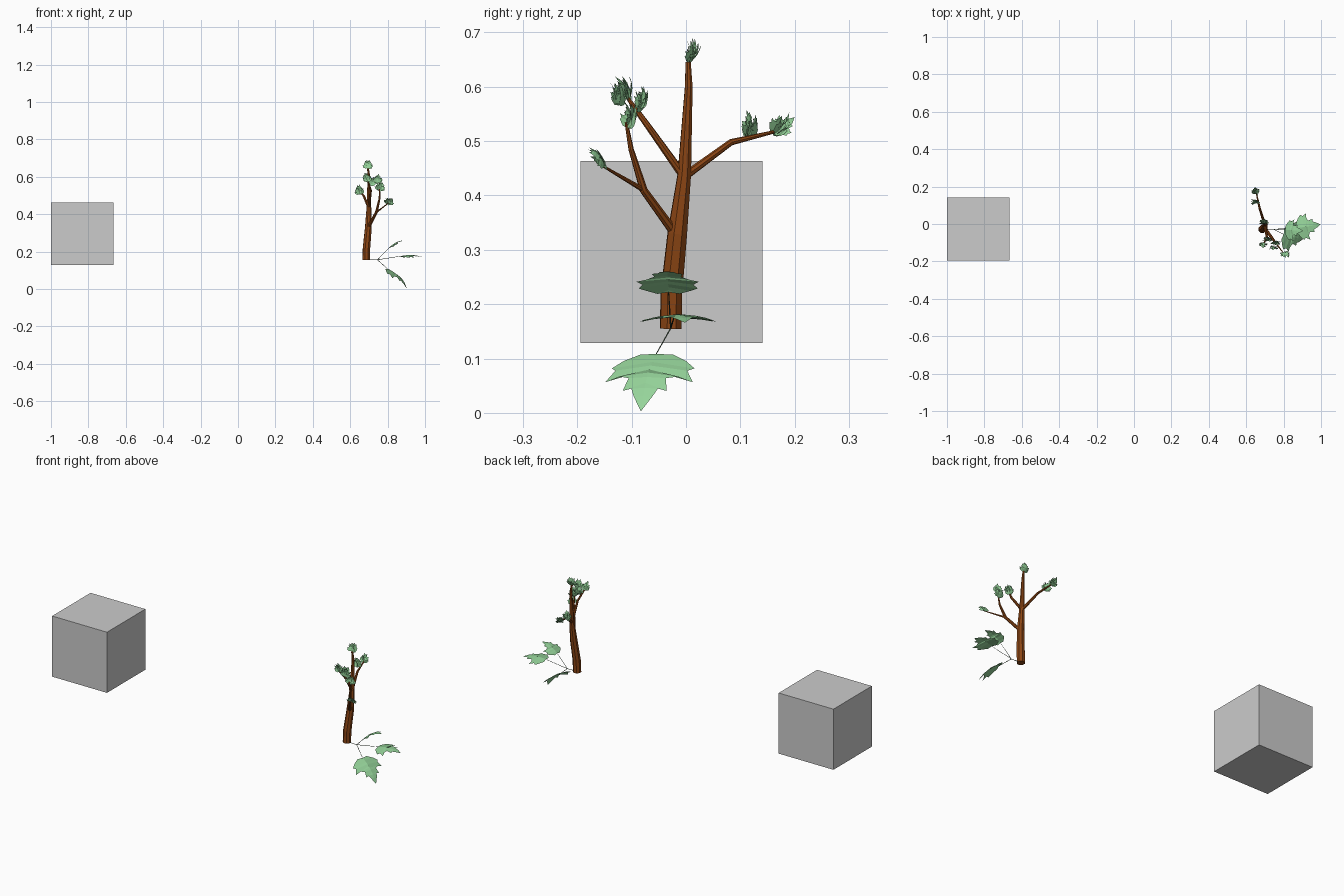
import bpy, random
from math import radians
from mathutils import Vector, Matrix

if "Cube" in bpy.data.objects:
    bpy.data.objects.remove(bpy.data.objects["Cube"])

random.seed(4)


def material(name, rgb):
    m = bpy.data.materials.new(name)
    m.diffuse_color = (*rgb, 1)
    m.use_nodes = True
    m.node_tree.nodes["Principled BSDF"].inputs["Base Color"].default_value = m.diffuse_color
    return m


BARK = material("bark", (0.26, 0.06, 0.007))
GREEN = material("leaf_green", (0.30, 0.65, 0.32))
DARK = material("leaf_stem", (0.06, 0.10, 0.06))


def tube(name, points, mat, res=2):
    """Tapered limb through (x, y, z, radius) points."""
    cu = bpy.data.curves.new(name, 'CURVE')
    cu.dimensions = '3D'
    cu.bevel_depth = 1
    cu.bevel_resolution = res
    cu.use_fill_caps = True
    s = cu.splines.new('POLY')
    s.use_smooth = False
    s.points.add(len(points) - 1)
    for p, (x, y, z, r) in zip(s.points, points):
        p.co = (x, y, z, 1)
        p.radius = r
    ob = bpy.data.objects.new(name, cu)
    bpy.context.collection.objects.link(ob)
    ob.data.materials.append(mat)
    bpy.ops.object.select_all(action='DESELECT')
    ob.select_set(True)
    bpy.context.view_layer.objects.active = ob
    bpy.ops.object.convert(target='MESH')


# Half outline of a lobed leaf: midrib position, edge position, edge half width
LEAF = [(0, 0, 0), (.05, -.02, .2), (.12, .10, .40), (.2, .22, .53), (.28, .30, .46),
        (.36, .48, .56), (.42, .44, .38), (.5, .50, .24), (.6, .70, .28),
        (.68, .68, .17), (.8, .80, .12), (1, 1, 0)]


def leaf_shape(matrix, bend, verts, faces):
    """Adds one bent leaf: x along the midrib, y across, z up."""
    def put(u, v):
        verts.append(matrix @ Vector((u, v, bend * 4 * u * (1 - u) - .35 * v * v)))
    start = len(verts)
    for mid, u, v in LEAF:
        put(u, -v)
        put(mid, 0)
        put(u, v)
    for i in range(len(LEAF) - 1):
        a = start + 3 * i
        faces.append((a, a + 3, a + 4, a + 1))
        faces.append((a + 1, a + 4, a + 5, a + 2))


def frame(base, direction, normal, scale):
    x = Vector(direction).normalized()
    y = Vector(normal).cross(x).normalized()
    z = x.cross(y)
    m = Matrix((x, y, z)).transposed().to_4x4()
    return Matrix.Translation(base) @ m @ Matrix.Scale(scale, 4)


def leaf_object(name, verts, faces):
    me = bpy.data.meshes.new(name)
    me.from_pydata(verts, [], faces)
    me.materials.append(GREEN)
    ob = bpy.data.objects.new(name, me)
    bpy.context.collection.objects.link(ob)


# Grey cube
bpy.ops.mesh.primitive_cube_add(size=0.335, location=(-0.8325, -0.0265, 0.296))
bpy.context.object.name = "cube"

# Trunk and branches
tube("trunk", [(.685, -.028, .155, .021), (.687, -.027, .22, .021), (.697, -.016, .33, .019),
               (.700, -.003, .44, .013), (.700, .005, .60, .0075), (.695, .004, .645, .005)], BARK)
tube("back_branch", [(.699, -.003, .435, .008), (.672, .083, .498, .006),
                     (.655, .162, .517, .003)], BARK)
tube("front_branch", [(.699, -.004, .435, .008), (.710, -.068, .525, .006),
                      (.700, -.092, .558, .005), (.692, -.108, .58, .003)], BARK)
tube("lower_branch", [(.697, -.02, .33, .009), (.740, -.078, .41, .0075),
                      (.757, -.101, .485, .005), (.757, -.110, .535, .003)], BARK)
tube("lower_twig", [(.740, -.078, .41, .005), (.805, -.163, .460, .002)], BARK)

# Leaf clumps: base point and growing direction
clumps = [((.693, .006, .648), (0, .35, 1)), ((.652, .162, .517), (-.1, .7, .8)),
          ((.650, .115, .512), (-.1, .2, 1)), ((.757, -.108, .530), (.1, 0, 1)),
          ((.805, -.155, .458), (.3, -.6, .6)), ((.690, -.108, .580), (-.1, -.3, 1)),
          ((.712, -.085, .558), (.2, .1, 1)), ((.745, -.125, .570), (-.1, -.2, 1))]
for n, (base, d) in enumerate(clumps):
    verts, faces = [], []
    d = Vector(d).normalized()
    side = Vector((1, .2, 0))
    for k in range(7):
        way = d + side * random.uniform(-.35, .35) + Vector((0, random.uniform(-.35, .35), 0))
        normal = Vector((random.uniform(-.5, .5), 1, .4))
        foot = Vector(base) + Vector([random.uniform(-.006, .006) for _ in range(3)])
        leaf_shape(frame(foot, way, normal, .04), .12, verts, faces)
    leaf_object(f"leaf_clump_{n + 1}", verts, faces)

# Sprig of three large leaves at the foot: base, tip, bend, scale
tube("sprig_stem", [(.70, -.028, .157, .0018), (.745, -.028, .156, .0015)], DARK, 0)
big = [((.81, -.032, .222), (.905, -.036, .260), .12),
       ((.872, -.022, .176), (.998, -.002, .166), .08),
       ((.80, -.055, .108), (.902, -.083, .003), .10)]
for n, (base, tip, bend) in enumerate(big):
    tube(f"leaf_stalk_{n + 1}", [(.745, -.028, .156, .0015), (*base, .001)], DARK, 0)
    d = Vector(tip) - Vector(base)
    verts, faces = [], []
    leaf_shape(frame(base, d, (0, 0, 1), d.length), bend, verts, faces)
    leaf_object(f"large_leaf_{n + 1}", verts, faces)
